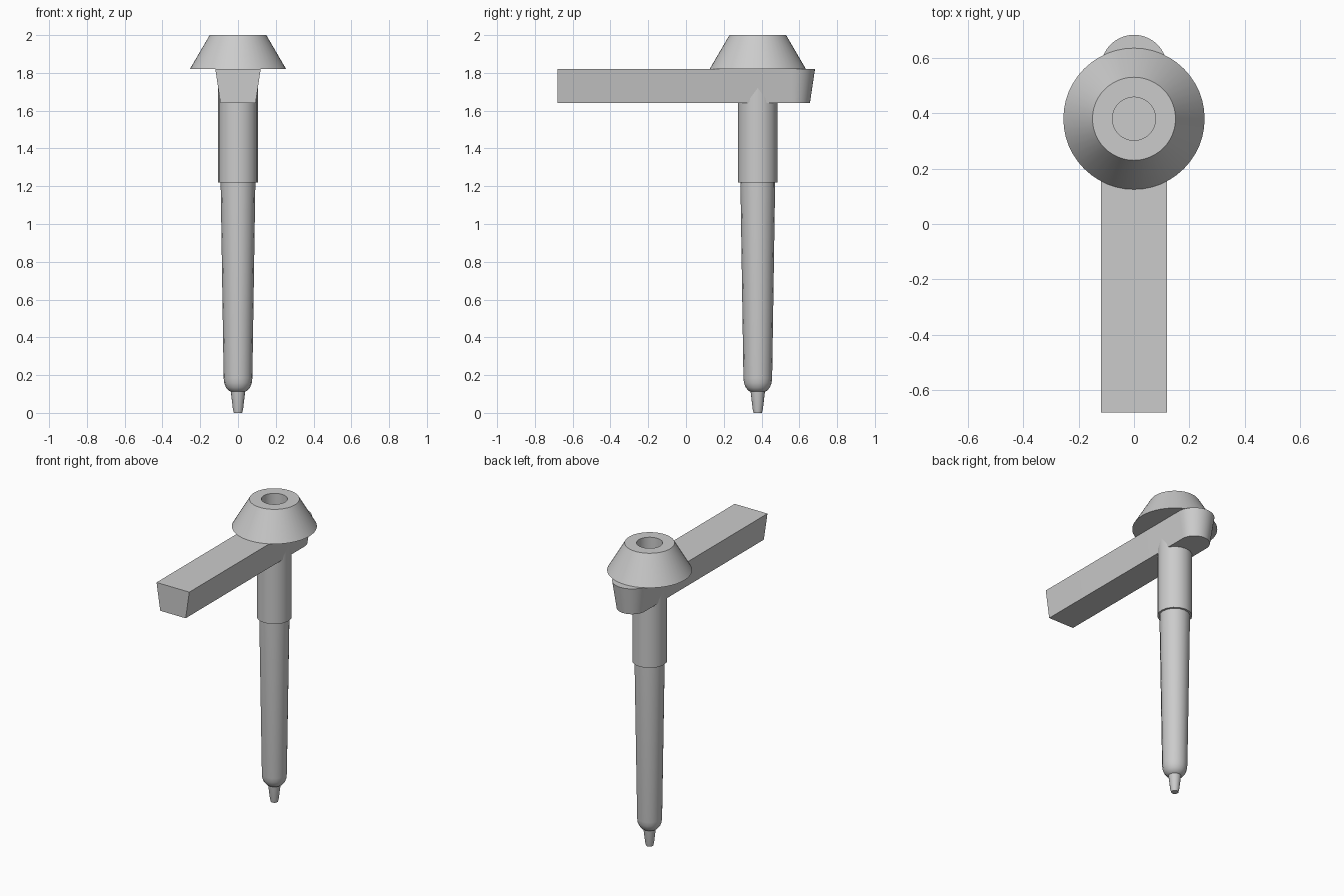
import bpy, bmesh, math

if "Cube" in bpy.data.objects:
    bpy.data.objects.remove(bpy.data.objects["Cube"])

AXIS_Y = 0.38  # all turned parts share this axis

grey = bpy.data.materials.new("plain grey")
grey.diffuse_color = (0.6, 0.6, 0.6, 1)
grey.use_nodes = True
grey.node_tree.nodes["Principled BSDF"].inputs["Base Color"].default_value = grey.diffuse_color


def finish(name, bm, angle):
    bmesh.ops.recalc_face_normals(bm, faces=bm.faces)
    mesh = bpy.data.meshes.new(name)
    bm.to_mesh(mesh)
    bm.free()
    mesh.materials.append(grey)
    obj = bpy.data.objects.new(name, mesh)
    bpy.context.collection.objects.link(obj)
    bpy.ops.object.select_all(action='DESELECT')
    obj.select_set(True)
    bpy.context.view_layer.objects.active = obj
    bpy.ops.object.shade_smooth_by_angle(angle=math.radians(angle))
    return obj


def turned(name, profile, sides, angle=30):
    """Closed solid of revolution from (radius, z) rings, capped at both ends."""
    bm = bmesh.new()
    rings = []
    for r, z in profile:
        rings.append([bm.verts.new((r * math.cos(2 * math.pi * i / sides),
                                    AXIS_Y + r * math.sin(2 * math.pi * i / sides), z))
                      for i in range(sides)])
    for a, b in zip(rings, rings[1:]):
        for i in range(sides):
            j = (i + 1) % sides
            bm.faces.new((a[i], a[j], b[j], b[i]))
    bm.faces.new(rings[0])
    bm.faces.new(rings[-1])
    return finish(name, bm, angle)


# Conical head with a blind hole in the top
turned("head", [(0.255, 1.82), (0.15, 2.0), (0.078, 2.0), (0.078, 1.823)], 48)

# Upper collar and tapered lower shaft with rounded shoulder and nozzle tip
turned("collar", [(0.105, 1.22), (0.105, 1.815)], 16)
turned("shaft", [(0.022, 0.0), (0.027, 0.02), (0.038, 0.112), (0.05, 0.118), (0.064, 0.135),
                 (0.073, 0.158), (0.076, 0.185), (0.092, 1.225)], 16, 35)

# Arm: draughted bar, square at the front and round at the back
bm = bmesh.new()
outlines = []
for half, z in ((0.093, 1.64), (0.12, 1.82)):
    pts = [(-half, -0.68), (half, -0.68)]
    pts += [(half * math.cos(math.pi * i / 20), 0.563 + half * math.sin(math.pi * i / 20))
            for i in range(21)]
    outlines.append([bm.verts.new((x, y, z)) for x, y in pts])
low, high = outlines
for i in range(len(low)):
    j = (i + 1) % len(low)
    bm.faces.new((low[i], low[j], high[j], high[i]))
bm.faces.new(low)
bm.faces.new(high)
finish("arm", bm, 30)
